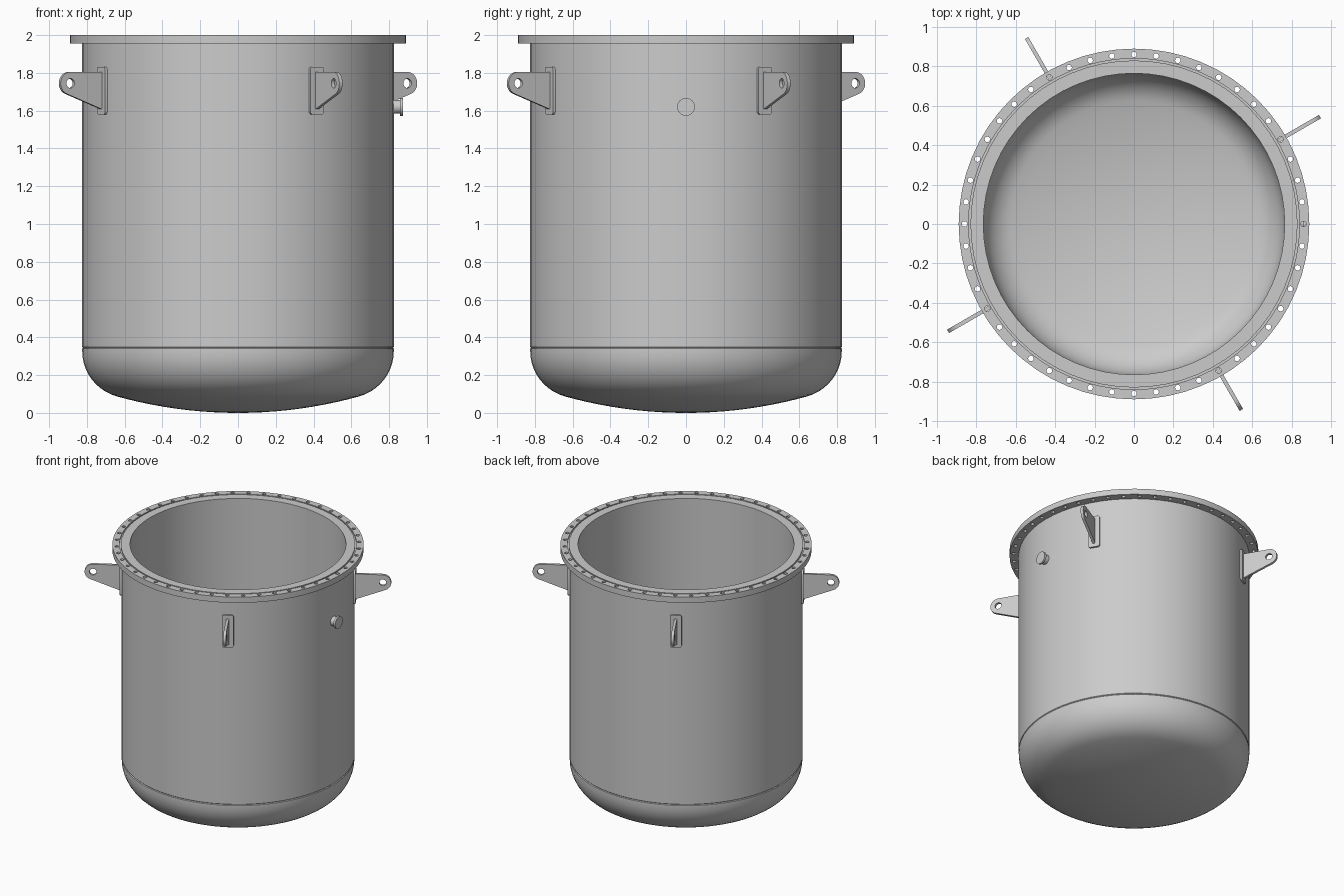
import bpy, bmesh
from math import sin, cos, pi, radians, sqrt, asin, acos, atan2, hypot

if "Cube" in bpy.data.objects:
    bpy.data.objects.remove(bpy.data.objects["Cube"])

RO, T, SEAM, RIM = 0.825, 0.06, 0.345, 1.955
RI = RO - T
HALF = pi / 2


def finish(ob, angle=30):
    bpy.ops.object.select_all(action='DESELECT')
    ob.select_set(True)
    bpy.context.view_layer.objects.active = ob
    bpy.ops.object.shade_smooth_by_angle(angle=radians(angle))


def lathe(name, profile, segs, closed=False):
    """Spin an (r, z) profile, listed counter-clockwise, round the z axis."""
    bm = bmesh.new()
    rings = [[bm.verts.new((r * cos(2 * pi * j / segs), r * sin(2 * pi * j / segs), z))
              for j in range(segs)] for r, z in profile]
    pairs = list(zip(rings, rings[1:]))
    if closed:
        pairs.append((rings[-1], rings[0]))
    for a, b in pairs:
        for j in range(segs):
            k = (j + 1) % segs
            bm.faces.new((a[j], a[k], b[k], b[j]))
    bmesh.ops.remove_doubles(bm, verts=bm.verts, dist=1e-5)
    me = bpy.data.meshes.new(name)
    bm.to_mesh(me)
    bm.free()
    ob = bpy.data.objects.new(name, me)
    bpy.context.collection.objects.link(ob)
    return ob


def plate(name, outlines, half_thickness, loc, rot):
    """Flat plate from 2D outlines; the second outline becomes a hole."""
    cu = bpy.data.curves.new(name, 'CURVE')
    cu.dimensions = '2D'
    cu.fill_mode = 'BOTH'
    cu.extrude = half_thickness
    for pts in outlines:
        sp = cu.splines.new('POLY')
        sp.points.add(len(pts) - 1)
        for p, (x, y) in zip(sp.points, pts):
            p.co = (x, y, 0, 1)
        sp.use_cyclic_u = True
    ob = bpy.data.objects.new(name, cu)
    bpy.context.collection.objects.link(ob)
    ob.location, ob.rotation_euler = loc, rot
    bpy.ops.object.select_all(action='DESELECT')
    ob.select_set(True)
    bpy.context.view_layer.objects.active = ob
    bpy.ops.object.convert(target='MESH')
    finish(bpy.context.object)


def arc(cx, cy, r, a0, a1, n):
    return [(cx + r * cos(a0 + (a1 - a0) * i / n), cy + r * sin(a0 + (a1 - a0) * i / n))
            for i in range(n + 1)]


# Dished bottom: shallow crown blending into a rounded knuckle
CROWN, KNUCKLE = 2.4, 0.25
KX = RO - KNUCKLE
KZ = CROWN - sqrt((CROWN - KNUCKLE) ** 2 - KX ** 2)
TA = asin(KX / (CROWN - KNUCKLE))


def dish(off):
    return (arc(0, CROWN, CROWN - off, -HALF, -HALF + TA, 10)
            + arc(KX, KZ, KNUCKLE - off, -HALF + TA, 0, 10)[1:])


head = lathe("dished_bottom",
             dish(0) + [(RO, SEAM - 0.005), (RO - 0.005, SEAM), (RI, SEAM)] + dish(T)[::-1], 64)
finish(head)

# Cylindrical wall, chamfered at the weld seam
shell = lathe("tank_wall", [(RO - 0.005, SEAM), (RO, SEAM + 0.005), (RO, RIM),
                            (RI, RIM), (RI, SEAM)], 64)
finish(shell)

# Top flange with seal groove and a ring of bolt holes
flange = lathe("top_flange", [(RI, RIM), (0.89, RIM), (0.89, 2), (0.84, 2), (0.84, 1.99),
                              (0.83, 1.99), (0.83, 2), (RI, 2)], 64, closed=True)
bm = bmesh.new()
for i in range(48):
    a = 2 * pi * i / 48
    made = bmesh.ops.create_cone(bm, cap_ends=True, segments=12, radius1=0.014,
                                 radius2=0.014, depth=0.2)
    bmesh.ops.translate(bm, verts=made["verts"], vec=(0.86 * cos(a), 0.86 * sin(a), 1.98))
me = bpy.data.meshes.new("bolt_hole_cutter")
bm.to_mesh(me)
bm.free()
cutter = bpy.data.objects.new("bolt_hole_cutter", me)
bpy.context.collection.objects.link(cutter)
cutter.hide_render = True
mod = flange.modifiers.new("bolt_holes", 'BOOLEAN')
mod.operation, mod.solver, mod.object = 'DIFFERENCE', 'EXACT', cutter
bpy.ops.object.select_all(action='DESELECT')
flange.select_set(True)
bpy.context.view_layer.objects.active = flange
bpy.ops.object.modifier_apply(modifier=mod.name)
bpy.data.objects.remove(cutter)
finish(flange)

# Four lifting lugs on rounded backing pads
EX, EZ, ER = 1.03, 1.745, 0.06
BX, BZ = 0.83, 1.605
tangent = atan2(BZ - EZ, BX - EX) + acos(ER / hypot(BX - EX, BZ - EZ))
lug_outline = [(BX, BZ)] + arc(EX, EZ, ER, tangent, HALF, 16) + [(BX, EZ + ER)]
lug_hole = arc(EX, EZ, 0.025, 0, 2 * pi, 20)[:-1]
PW, PH, PR = 0.042, 0.126, 0.015
pad_outline = []
for q, (sx, sy) in enumerate([(1, 1), (-1, 1), (-1, -1), (1, -1)]):
    pad_outline += arc(sx * (PW - PR), sy * (PH - PR), PR, q * HALF, (q + 1) * HALF, 4)
for i in range(4):
    a = radians(30 + 90 * i)
    plate(f"lifting_lug_{i + 1}", [lug_outline, lug_hole], 0.01, (0, 0, 0), (HALF, 0, a))
    plate(f"lug_pad_{i + 1}", [pad_outline], 0.01,
          (0.828 * cos(a), 0.828 * sin(a), 1.706), (HALF, 0, a + HALF))

# Small capped side nozzle
nozzle = lathe("side_nozzle", [(0.036, 0.81), (0.036, 0.858), (0.047, 0.858),
                               (0.047, 0.873), (0, 0.873)], 32)
nozzle.location.z = 1.62
nozzle.rotation_euler.y = HALF
finish(nozzle)
